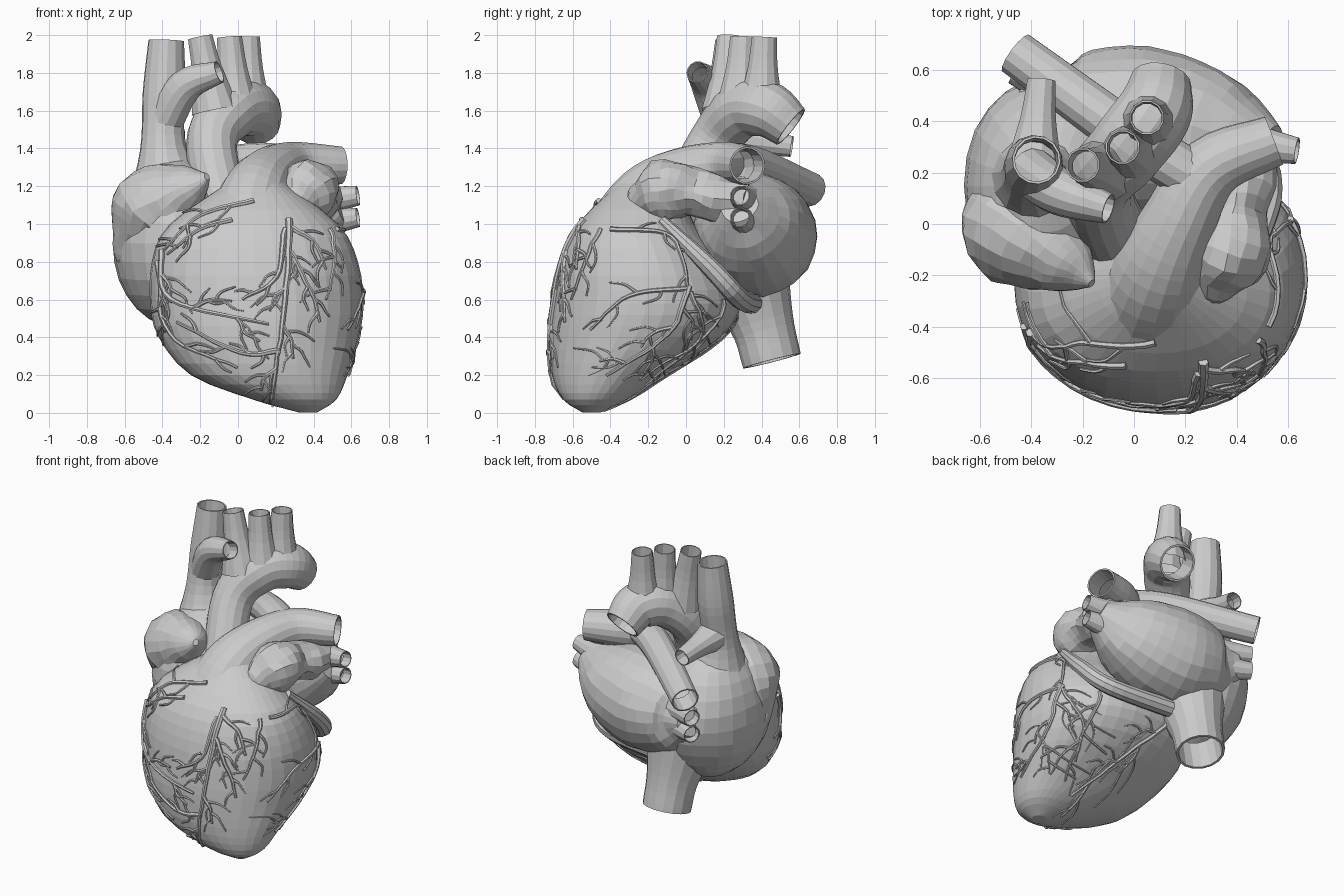
import bpy, bmesh, math, random
from mathutils import Vector, noise
from mathutils.bvhtree import BVHTree

if "Cube" in bpy.data.objects:
    bpy.data.objects.remove(bpy.data.objects["Cube"])

random.seed(4)


def finish(bm, name):
    bmesh.ops.recalc_face_normals(bm, faces=bm.faces)
    me = bpy.data.meshes.new(name)
    bm.to_mesh(me)
    bm.free()
    ob = bpy.data.objects.new(name, me)
    bpy.context.collection.objects.link(ob)
    return ob


def spline(pts, steps):
    """Catmull-Rom through tuples of any length."""
    p = [Vector(q) for q in pts]
    p = [2 * p[0] - p[1]] + p + [2 * p[-1] - p[-2]]
    out = []
    for i in range(1, len(p) - 2):
        a, b, c, d = p[i - 1:i + 3]
        for s in range(steps):
            t = s / steps
            out.append(b + t / 2 * ((c - a) + t * (2 * a - 5 * b + 4 * c - d) + t * t * (3 * b - a - 3 * c + d)))
    return out + [p[-2]]


def bridge(bm, rings):
    for a, b in zip(rings, rings[1:]):
        for i in range(len(a)):
            j = (i + 1) % len(a)
            bm.faces.new((a[i], a[j], b[j], b[i]))


def sweep(bm, pts, sides, lip=False):
    """Tube along (x, y, z, radius) points; lip makes a hollow cut end."""
    pos = [Vector(q[:3]) for q in pts]
    last = len(pos) - 1
    tang = [(pos[min(i + 1, last)] - pos[max(i - 1, 0)]).normalized() for i in range(last + 1)]
    n = tang[0].orthogonal().normalized()
    data = []
    for p, t, q in zip(pos, tang, pts):
        n = (n - t * n.dot(t)).normalized()
        data.append((p, n.copy(), t.cross(n), max(q[3], 0.003)))
    if lip:
        p, n, b, r = data[-1]
        data.append((p, n, b, r * 0.9))
        data.append((p - tang[-1] * r * 1.3, n, b, r * 0.86))
    angles = [k * math.tau / sides for k in range(sides)]
    rings = [[bm.verts.new(p + r * (math.cos(a) * n + math.sin(a) * b)) for a in angles] for p, n, b, r in data]
    bridge(bm, rings)
    if not lip:
        bm.faces.new(rings[0])
        bm.faces.new(rings[-1])


def vessel(name, *pts, sides=14, steps=5, lip=True, rough=0.0):
    bm = bmesh.new()
    sweep(bm, spline(pts, steps), sides, lip)
    for v in bm.verts:
        v.co += rough * noise.noise_vector(v.co * 9)
    return finish(bm, name)


def stub(name, base, tip, r, flare):
    """Short branch that flares into its parent."""
    mid = Vector(base).lerp(Vector(tip), 0.55)
    vessel(name, (*base, r * flare), (*mid, r * (0.6 + flare / 3)), (*tip, r), sides=12, steps=3)


def blob(name, c, r):
    """Slightly uneven ellipsoid."""
    bm = bmesh.new()
    bmesh.ops.create_uvsphere(bm, u_segments=24, v_segments=14, radius=1)
    for v in bm.verts:
        v.co = Vector([c[i] + r[i] * v.co[i] for i in range(3)])
        v.co += 0.012 * noise.noise_vector(v.co * 4)
    return finish(bm, name)


# Ventricles: lofted from slices (z, centre x, centre y, half width, half depth)
slices = [(0.003, 0.37, -0.5, 0.05, 0.05), (0.07, 0.3, -0.48, 0.22, 0.17), (0.2, 0.165, -0.41, 0.415, 0.3),
          (0.4, 0.11, -0.27, 0.53, 0.455), (0.58, 0.1, -0.21, 0.565, 0.5), (0.8, 0.09, -0.235, 0.545, 0.435),
          (1.0, 0.085, -0.265, 0.445, 0.31), (1.24, 0.1, -0.19, 0.12, 0.14)]
bm = bmesh.new()
rings = []
for z, cx, cy, w, d in spline(slices, 3):
    ring = []
    for k in range(36):
        c, s = math.cos(k * math.tau / 36), math.sin(k * math.tau / 36)
        ring.append(bm.verts.new((cx + w * math.copysign(abs(c) ** 0.93, c),
                                  cy + d * math.copysign(abs(s) ** 0.93, s), z)))
    rings.append(ring)
bridge(bm, rings)
bm.faces.new(rings[0])
bm.faces.new(rings[-1])
bm.normal_update()
tree = BVHTree.FromBMesh(bm)
finish(bm, "ventricles")

# Atria and auricles
blob("right_atrium", (-0.33, 0.15, 0.9), (0.335, 0.42, 0.45))
vessel("left_atrium", (0.54, 0.28, 1.1, 0.1), (0.3, 0.33, 1.0, 0.27), (0.0, 0.37, 0.94, 0.325),
       (-0.3, 0.44, 0.95, 0.24), (-0.43, 0.55, 0.97, 0.09), sides=22, steps=4, lip=False, rough=0.01)
vessel("right_auricle", (-0.61, 0.05, 0.77, 0.02), (-0.57, 0.02, 0.86, 0.1), (-0.45, -0.02, 1.07, 0.225),
       (-0.27, -0.15, 1.19, 0.13), (-0.16, -0.23, 1.25, 0.02), sides=18, lip=False, rough=0.015)
vessel("left_auricle", (0.42, 0.3, 1.1, 0.14), (0.4, 0.06, 1.16, 0.12), (0.36, -0.13, 1.17, 0.16),
       (0.26, -0.31, 1.06, 0.03), sides=16, lip=False, rough=0.03)

# Aorta with its three branches
vessel("aorta", (-0.06, -0.08, 1.0, 0.14), (-0.14, 0.14, 1.42, 0.135), (-0.03, 0.29, 1.6, 0.15),
       (0.075, 0.43, 1.605, 0.15), (0.105, 0.555, 1.515, 0.12), sides=16, steps=6)
for i, (x, y) in enumerate([(-0.2, 0.23), (-0.045, 0.3), (0.05, 0.415)]):
    stub(f"arch_branch_{i + 1}", (x * 0.7 + 0.02, y - 0.02, 1.6), (x, y, 1.99), 0.068, 1.9)

# Great veins
vessel("superior_vena_cava", (-0.35, 0.17, 1.1, 0.26), (-0.395, 0.19, 1.4, 0.125), (-0.39, 0.23, 1.7, 0.115),
       (-0.38, 0.25, 1.97, 0.095))
vessel("brachiocephalic_vein", (-0.4, 0.2, 1.52, 0.1), (-0.28, 0.12, 1.73, 0.09), (-0.1, 0.06, 1.805, 0.06))
stub("azygos_vein", (-0.39, 0.22, 1.46), (-0.36, 0.56, 1.41), 0.057, 2)
vessel("inferior_vena_cava", (-0.2, 0.28, 0.82, 0.27), (-0.18, 0.4, 0.48, 0.172), (-0.17, 0.455, 0.275, 0.157), sides=16)

# Pulmonary trunk, its two arteries and the pulmonary veins
vessel("pulmonary_trunk", (0.04, -0.33, 0.9, 0.24), (0.09, -0.19, 1.14, 0.19), (0.17, 0.0, 1.26, 0.15),
       (0.3, 0.22, 1.31, 0.125), (0.545, 0.325, 1.31, 0.1), sides=18)
vessel("right_pulmonary_artery", (0.3, 0.14, 1.32, 0.1), (0.0, 0.33, 1.32, 0.1), (-0.46, 0.665, 1.18, 0.09))
for level, z in (("upper", 1.15), ("lower", 1.035)):
    stub(f"left_{level}_pulmonary_vein", (0.3, 0.34, z - 0.05), (0.635, 0.285, z), 0.053, 2.6)
    stub(f"right_{level}_pulmonary_vein", (-0.1, 0.42, z - 0.12), (-0.465, 0.6, z - 0.12), 0.057, 2.6)

# Coronary sinus wrapping the groove
vessel("coronary_sinus", (0.47, -0.13, 1.02, 0.03), (0.53, 0.13, 0.77, 0.05), (0.42, 0.28, 0.61, 0.055),
       (-0.12, 0.36, 0.58, 0.06), sides=10, steps=6, lip=False)

# Coronary vessels: flat paths cast onto the ventricles from one side
CAST = {"front": (lambda u, z: (u, -2, z), (0, 1, 0)),
        "side": (lambda u, z: (2, u, z), (-1, 0, 0)),
        "back": (lambda u, z: (u, 2, z), (0, -1, 0))}


def artery(bm, view, path, r, twigs):
    make, way = CAST[view]
    flat = spline(path, 7 if twigs else 5)
    pts = []
    for i, p in enumerate(flat):
        wob = 0.012 * noise.noise(Vector((p[0] * 14, p[1] * 14, r * 90)))
        hit, nor, _, _ = tree.ray_cast(Vector(make(p[0] + wob, p[1])), Vector(way))
        if hit is None:
            break
        pts.append((*(hit + nor * r * 0.4), r * (1 - 0.55 * i / len(flat))))
    if len(pts) > 2:
        sweep(bm, pts, 6)
    side = 1
    for i in range(3, len(flat) - 2, 3) if twigs else ():
        # side twigs, bending back along the parent
        d = flat[i + 1] - flat[i - 1]
        a = math.atan2(d[1], d[0]) + side * random.uniform(0.6, 0.95)
        n = random.uniform(0.06, 0.1) * (1 if twigs > 1 else 0.8)
        mid = flat[i] + n * Vector((math.cos(a), math.sin(a)))
        end = mid + n * 1.2 * Vector((math.cos(a - side * 0.5), math.sin(a - side * 0.5)))
        artery(bm, view, [flat[i], mid, end], r * 0.7, twigs - 1)
        side = -side


def arteries(name, view, r, *paths):
    bm = bmesh.new()
    for k, path in enumerate(paths):
        artery(bm, view, path, r if k == 0 else r * 0.8, 2 if k == 0 else 1)
    finish(bm, name)


arteries("front_coronary_vessels", "front", 0.02,
         [(0.27, 1.02), (0.25, 0.6), (0.18, 0.08)],
         [(0.25, 0.97), (0.2, 0.72), (0.03, 0.6)],
         [(0.28, 0.85), (0.38, 0.65), (0.43, 0.48)],
         [(0.28, 0.98), (0.4, 0.9), (0.46, 0.76)],
         [(0.22, 0.33), (0.02, 0.32), (-0.32, 0.48)])
arteries("right_coronary_vessels", "front", 0.019,
         [(-0.4, 0.86), (-0.35, 0.6), (0.16, 0.47)],
         [(0.08, 1.12), (-0.2, 1.04), (-0.39, 0.86)],
         [(-0.03, 1.02), (-0.2, 0.97), (-0.37, 0.84)],
         [(-0.42, 0.8), (-0.36, 0.42), (0.0, 0.24)])
arteries("left_side_coronary_vessels", "side", 0.017,
         [(0.02, 0.67), (-0.1, 0.42), (-0.42, 0.2)],
         [(-0.4, 0.97), (-0.08, 0.93), (0.02, 0.65), (0.12, 0.5)],
         [(0.02, 0.66), (-0.3, 0.62), (-0.5, 0.44)],
         [(0.03, 0.64), (0.08, 0.42), (-0.1, 0.24)],
         [(-0.45, 0.97), (-0.53, 0.8), (-0.6, 0.6)])
arteries("back_coronary_vessels", "back", 0.017,
         [(-0.05, 0.52), (0.1, 0.35), (0.3, 0.1)],
         [(0.45, 0.6), (0.46, 0.4), (0.4, 0.15)])
